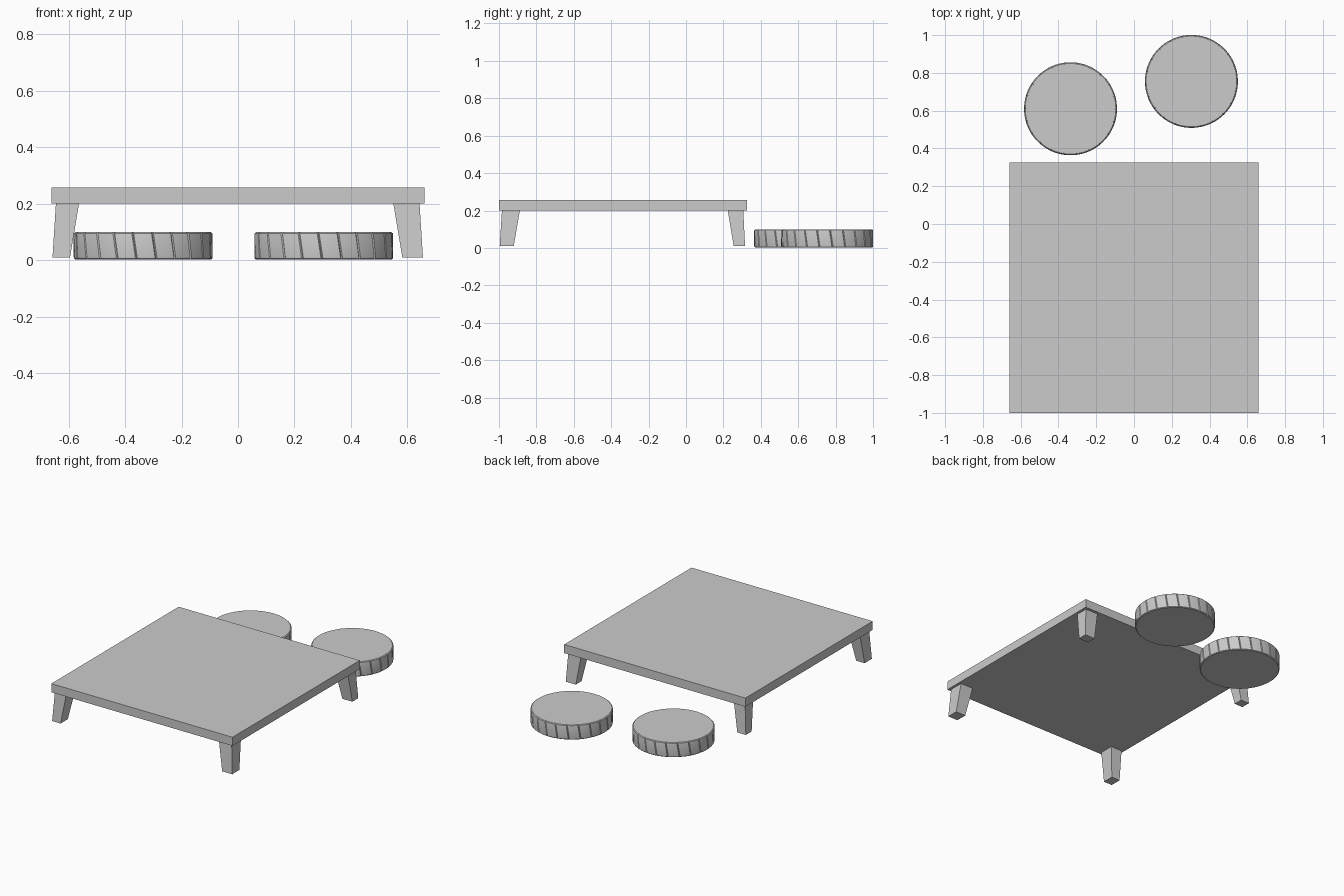
import bpy, bmesh, math

if "Cube" in bpy.data.objects:
    bpy.data.objects.remove(bpy.data.objects["Cube"])


def finish(bm, name):
    bmesh.ops.recalc_face_normals(bm, faces=bm.faces)
    me = bpy.data.meshes.new(name)
    bm.to_mesh(me)
    bm.free()
    ob = bpy.data.objects.new(name, me)
    bpy.context.collection.objects.link(ob)
    return ob


def loft(rings, name):
    """Skin a stack of equal-sized rings and cap both ends."""
    bm = bmesh.new()
    vs = [[bm.verts.new(p) for p in ring] for ring in rings]
    n = len(vs[0])
    for a, b in zip(vs, vs[1:]):
        for i in range(n):
            j = (i + 1) % n
            bm.faces.new((a[i], a[j], b[j], b[i]))
    bm.faces.new(vs[0][::-1])
    bm.faces.new(vs[-1])
    return finish(bm, name)


def rect(x, y, z):
    return [(x[0], y[0], z), (x[1], y[0], z), (x[1], y[1], z), (x[0], y[1], z)]


# Table top slab
top_x, top_y = (-0.66, 0.66), (-1.0, 0.325)
loft([rect(top_x, top_y, 0.2), rect(top_x, top_y, 0.257)], "table_top")

# Tapered, splayed legs: (bottom span, top span) along each axis
leg_x = {"left": ((-0.657, -0.595), (-0.645, -0.563)),
         "right": ((0.582, 0.655), (0.643, 0.55))}
leg_y = {"front": ((-0.996, -0.921), (-0.984, -0.888)),
         "back": ((0.255, 0.316), (0.223, 0.306))}
for side, (xb, xt) in leg_x.items():
    for end, (yb, yt) in leg_y.items():
        loft([rect(sorted(xb), yb, 0.01), rect(sorted(xt), yt, 0.201)],
             f"{end}_{side}_leg")


# Round floor cushions with slanted seams around the rim
def cushion(name, cx, cy, turn, sides=22, r=0.246, twist=math.radians(-3.5)):
    step = math.tau / sides
    rings = []
    for inset, z in ((0.006, 0.002), (0.001, 0.006), (0, 0.012),
                     (0, 0.09), (0.001, 0.095), (0.006, 0.099)):
        ring = []
        for k in range(sides):
            for frac, dent in ((0, 0.004), (0.05, 0), (0.5, 0), (0.95, 0)):
                a = turn + (k + frac) * step - twist * z / 0.1 * -1
                rad = r - inset - dent
                ring.append((cx + rad * math.cos(a), cy + rad * math.sin(a), z))
        rings.append(ring)
    ob = loft(rings, name)
    bpy.context.view_layer.objects.active = ob
    ob.select_set(True)
    bpy.ops.object.shade_smooth_by_angle(angle=math.radians(30))
    ob.select_set(False)


cushion("left_cushion", -0.336, 0.61, 0.05)
cushion("right_cushion", 0.304, 0.755, 0.12)
